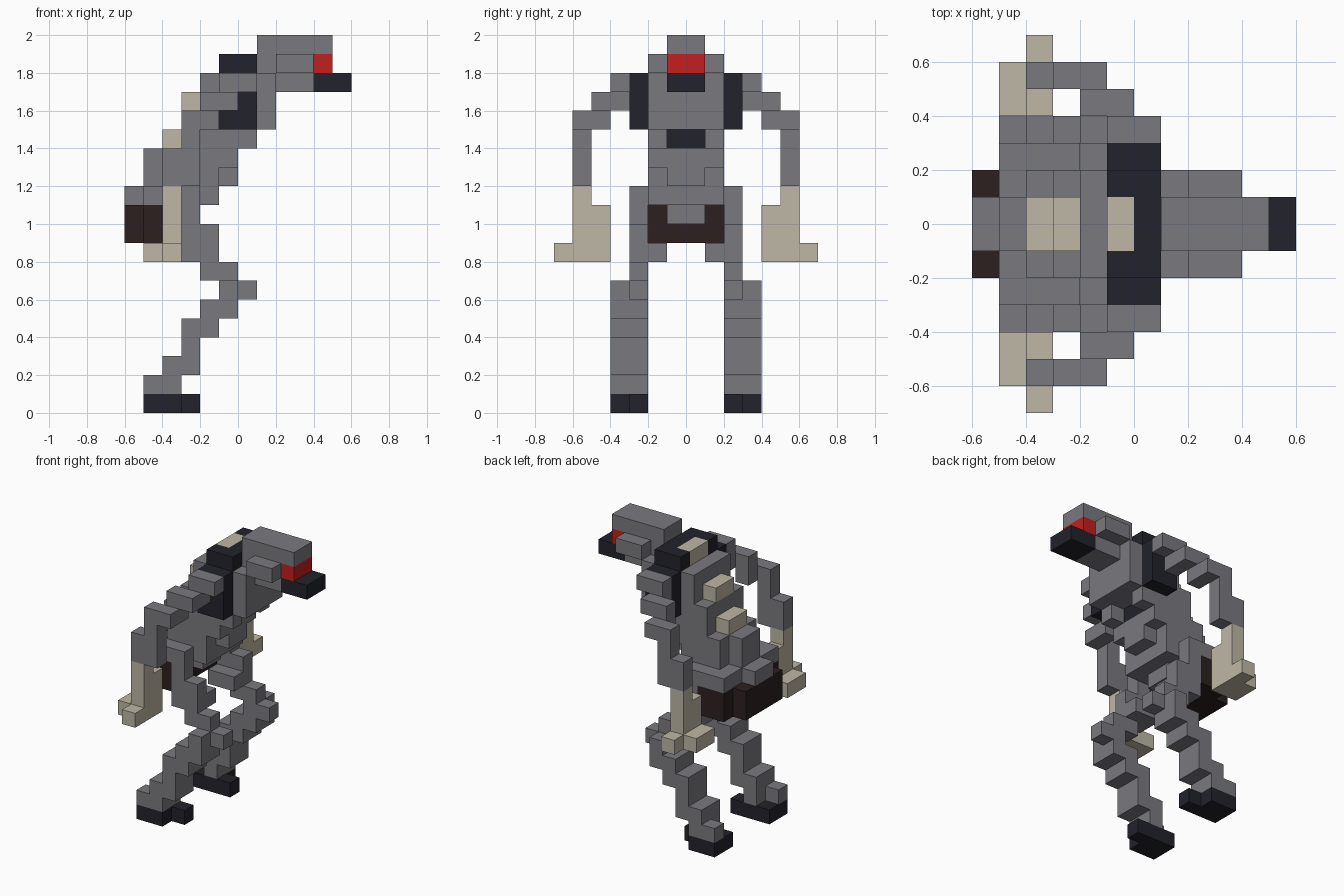
import bpy, bmesh
from mathutils import Vector

cube = bpy.data.objects.get("Cube")
if cube:
    bpy.data.objects.remove(cube, do_unlink=True)

UNIT = 0.1  # edge length of one block


def make_material(name, rgb):
    mat = bpy.data.materials.new(name)
    mat.use_nodes = True
    colour = (*rgb, 1.0)
    mat.diffuse_color = colour
    mat.node_tree.nodes["Principled BSDF"].inputs["Base Color"].default_value = colour
    return mat


GREY = make_material("warm grey", (0.195, 0.19, 0.21))
DARK = make_material("dark navy", (0.016, 0.016, 0.025))
BONE = make_material("bone", (0.52, 0.475, 0.38))
BROWN = make_material("dark brown", (0.026, 0.014, 0.014))
RED = make_material("red", (0.54, 0.014, 0.014))

# The six directions, each with the two axes that span its face
AXES = [Vector((1, 0, 0)), Vector((0, 1, 0)), Vector((0, 0, 1))]
SIDES = []
for i in range(3):
    u, v = AXES[(i + 1) % 3], AXES[(i + 2) % 3]
    SIDES.append((AXES[i], u, v))
    SIDES.append((-AXES[i], v, u))


def fill(boxes):
    """Turn boxes given as x, y and z ranges into a set of block cells."""
    cells = set()
    for (x0, x1), (y0, y1), (z0, z1) in boxes:
        cells |= {(x, y, z) for x in range(x0, x1)
                  for y in range(y0, y1) for z in range(z0, z1)}
    return cells


def flip(cells):
    return {(x, -1 - y, z) for x, y, z in cells}


def build(name, mat, cells):
    """Make one closed shell around the joined cells."""
    bm = bmesh.new()
    for cell in cells:
        centre = Vector(cell) + Vector((0.5, 0.5, 0.5))
        for n, u, v in SIDES:
            if tuple(int(a + b) for a, b in zip(cell, n)) in cells:
                continue
            mid = centre + n / 2
            corners = [mid - u / 2 - v / 2, mid + u / 2 - v / 2,
                       mid + u / 2 + v / 2, mid - u / 2 + v / 2]
            bm.faces.new([bm.verts.new(c * UNIT) for c in corners])
    bmesh.ops.remove_doubles(bm, verts=bm.verts, dist=UNIT / 100)
    mesh = bpy.data.meshes.new(name)
    bm.to_mesh(mesh)
    bm.free()
    mesh.materials.append(mat)
    bpy.context.collection.objects.link(bpy.data.objects.new(name, mesh))


def centre_part(name, mat, *boxes):
    """Boxes describe the far half; the near half is its mirror image."""
    half = fill(boxes)
    build(name, mat, half | flip(half))


def paired_part(name, mat, *boxes):
    half = fill(boxes)
    build("back_" + name, mat, half)
    build("front_" + name, mat, flip(half))


# Head
centre_part("skull", GREY,
            ((1, 5), (0, 1), (19, 20)),
            ((1, 4), (0, 1), (18, 19)),
            ((2, 4), (0, 1), (17, 18)),
            ((2, 4), (1, 2), (18, 19)))
centre_part("eye_band", RED, ((4, 5), (0, 1), (18, 19)))
centre_part("jaw", DARK, ((4, 6), (0, 1), (17, 18)))

# Torso
centre_part("chest", GREY,
            ((-2, 2), (0, 2), (15, 18)),
            ((-3, -2), (0, 2), (14, 16)))
centre_part("waist", GREY,
            ((-2, -1), (0, 2), (14, 15)),
            ((-1, 1), (1, 2), (14, 15)),
            ((-4, 0), (0, 2), (13, 14)),
            ((-5, -4), (0, 1), (12, 14)),
            ((-4, -1), (0, 2), (11, 13)),
            ((-1, 0), (0, 1), (12, 13)))
centre_part("belly", DARK, ((-1, 0), (0, 1), (14, 15)))
centre_part("hips", GREY,
            ((-5, -2), (0, 3), (11, 12)),
            ((-6, -5), (0, 1), (11, 12)),
            ((-3, -2), (0, 1), (10, 11)))
centre_part("loincloth", BROWN,
            ((-5, -3), (0, 3), (9, 11)),
            ((-6, -5), (0, 2), (9, 11)))

# Collar and spine
centre_part("collar", DARK,
            ((0, 1), (0, 2), (18, 19)),
            ((-1, 0), (1, 2), (18, 19)))
paired_part("harness", DARK, ((-1, 1), (2, 3), (15, 18)))
centre_part("neck_bone", BONE, ((-1, 0), (0, 1), (18, 19)))
centre_part("upper_spine", BONE, ((-3, -2), (0, 1), (16, 17)))
centre_part("lower_spine", BONE, ((-4, -3), (0, 1), (14, 15)))

# Arms
paired_part("arm", GREY,
            ((-1, 1), (3, 4), (17, 18)),
            ((-1, 0), (3, 4), (16, 17)),
            ((-2, 0), (4, 5), (16, 17)),
            ((-2, -1), (4, 5), (15, 16)),
            ((-3, -1), (5, 6), (15, 16)),
            ((-3, -2), (5, 6), (12, 15)),
            ((-4, -3), (5, 6), (12, 14)))
paired_part("hand", BONE,
            ((-4, -3), (5, 6), (8, 12)),
            ((-4, -3), (4, 5), (8, 11)),
            ((-5, -4), (4, 6), (8, 9)),
            ((-4, -3), (6, 7), (8, 9)))

# Legs
paired_part("thigh", GREY,
            ((-3, -2), (2, 3), (8, 11)),
            ((-2, -1), (2, 3), (8, 10)),
            ((-3, -1), (1, 2), (8, 9)),
            ((-2, 0), (2, 3), (7, 8)))
paired_part("shin", GREY,
            ((-1, 0), (2, 4), (6, 7)),
            ((0, 1), (2, 3), (6, 7)),
            ((-2, 0), (2, 4), (5, 6)),
            ((-3, -1), (2, 4), (4, 5)),
            ((-3, -2), (2, 4), (3, 4)),
            ((-4, -2), (2, 3), (2, 3)),
            ((-4, -2), (3, 4), (2, 3)),
            ((-5, -3), (3, 4), (1, 2)),
            ((-4, -3), (2, 3), (1, 2)))
paired_part("foot", DARK,
            ((-5, -3), (2, 4), (0, 1)),
            ((-3, -2), (2, 3), (0, 1)))
